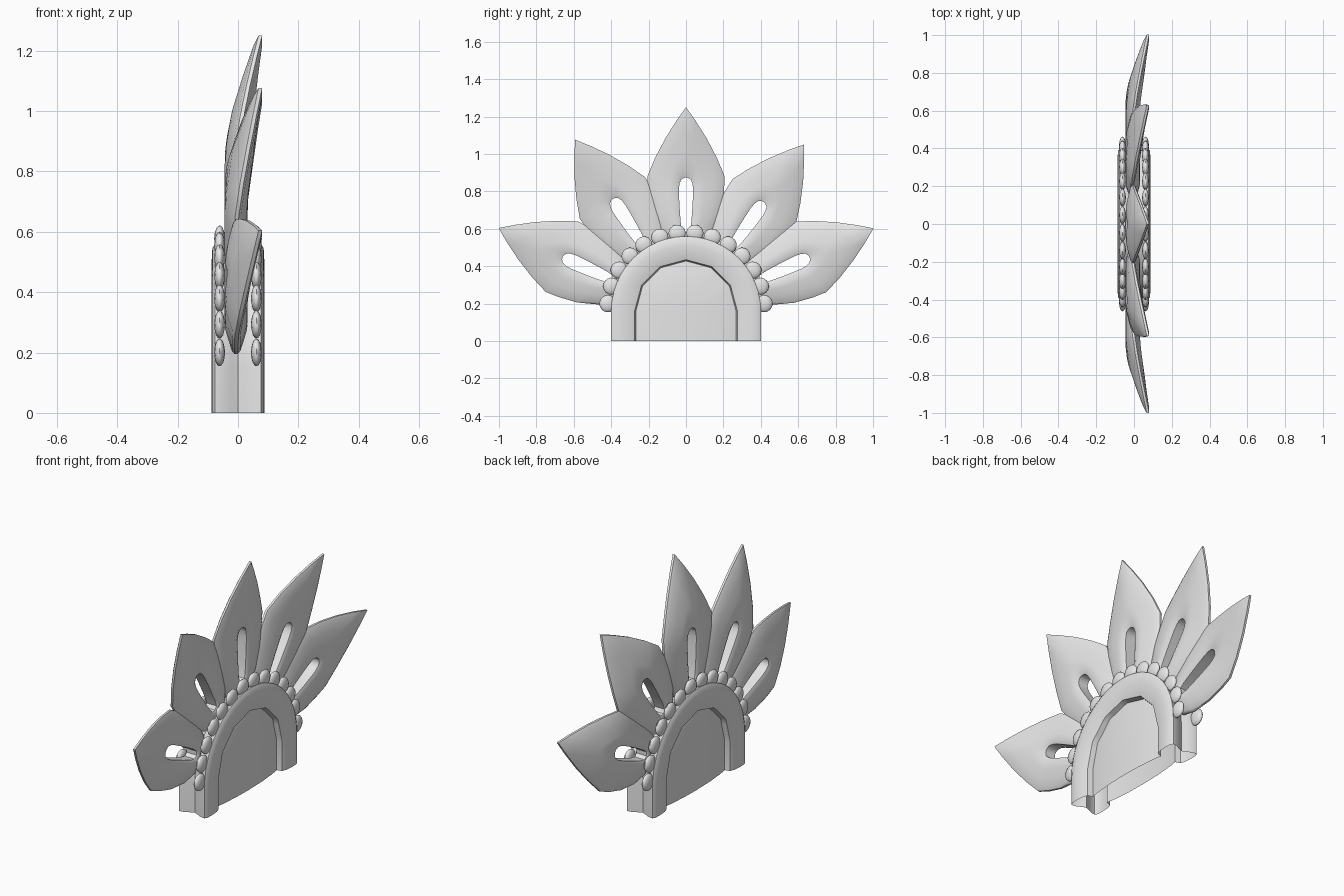
import bpy, bmesh, math
from mathutils import Vector, Matrix

cube = bpy.data.objects.get("Cube")
if cube:
    bpy.data.objects.remove(cube)

grey = bpy.data.materials.new("plain grey")
grey.use_nodes = True
GREY = (0.8, 0.8, 0.8, 1)
grey.diffuse_color = GREY
grey.node_tree.nodes["Principled BSDF"].inputs["Base Color"].default_value = GREY


def finish(name, bm, angle):
    bmesh.ops.remove_doubles(bm, verts=bm.verts, dist=0.0005)
    bmesh.ops.recalc_face_normals(bm, faces=bm.faces)
    mesh = bpy.data.meshes.new(name)
    bm.to_mesh(mesh)
    bm.free()
    mesh.materials.append(grey)
    obj = bpy.data.objects.new(name, mesh)
    bpy.context.collection.objects.link(obj)
    bpy.ops.object.select_all(action='DESELECT')
    obj.select_set(True)
    bpy.context.view_layer.objects.active = obj
    bpy.ops.object.shade_smooth_by_angle(angle=math.radians(angle))


def skin(bm, rows, closed=False):
    # Quads between neighbouring rows of points
    rows = [[bm.verts.new(p) for p in row] for row in rows]
    pairs = list(zip(rows, rows[1:])) + ([(rows[-1], rows[0])] if closed else [])
    for a, b in pairs:
        for i in range(len(a) - 1):
            bm.faces.new((a[i], a[i + 1], b[i + 1], b[i]))


# Arch: a raised double rim with a groove round the edge and domed panels
CENTRE = 0.16
half = [(0, .066), (.12, .063), (.22, .054), (.268, .046), (.275, .074),
        (.3, .083), (.35, .087), (.385, .085), (.40, .077), (.397, .052),
        (.382, .022), (.372, 0)]
section = half + [(r, -x) for r, x in reversed(half[:-1])]


def arch_row(angle, base):
    # The inner edge of the rim is a coarse polygon
    step = math.radians(30)
    facet = math.cos(step / 2) / math.cos(angle % step - step / 2)
    row = []
    for r, x in section:
        if 0.2 < r < 0.28:
            r *= facet
        row.append((x, r * math.cos(angle), base + r * math.sin(angle)))
    return row


STEPS = 24
rows = [arch_row(0, 0)]
rows += [arch_row(math.pi * i / STEPS, CENTRE) for i in range(STEPS + 1)]
rows += [arch_row(math.pi, 0)]
bm = bmesh.new()
skin(bm, rows)
finish("arch_body", bm, 40)

# Petals: pierced leaf shapes, thick in the middle, tips curling to one side
outer = [(0, .36), (.1, .37), (.15, .44), (.188, .55), (.203, .65), (.207, .73),
         (.165, .83), (.11, .935), (.05, 1.03), (0, 1.1)]
hole = [(0, .43), (.02, .44), (.027, .47), (.032, .53), (.036, .6), (.038, .66),
        (.035, .69), (.027, .712), (.012, .722), (0, .725)]
bands = [(0, .03), (.12, .038), (.35, .036), (.65, .025), (.92, .014), (1, .006)]


def full_loop(pts):
    return pts + [(-w, r) for w, r in reversed(pts[:-1])]


def petal_point(w, r, h):
    curl = -.006 + .08 * (max(r - .7, 0) / .4) ** 1.3
    return Vector((curl + h, w, r))


def petal(name, degrees):
    bm = bmesh.new()
    loops = []
    for side in (1, -1):
        for t, h in bands[::side]:
            loops.append([petal_point(a[0] + (b[0] - a[0]) * t, a[1] + (b[1] - a[1]) * t, side * h)
                          for a, b in zip(full_loop(hole), full_loop(outer))])
    skin(bm, loops, closed=True)
    turn = Matrix.Translation((0, 0, .15)) @ Matrix.Rotation(math.radians(degrees - 90), 4, 'X')
    bmesh.ops.transform(bm, matrix=turn, verts=bm.verts)
    finish(name, bm, 50)


for i, degrees in enumerate((24.3, 55, 90, 122.6, 155.6)):
    petal(f"petal_{i + 1}", degrees)

# Beads: a row of flattened beads behind each rim
for side, label in ((1, "left"), (-1, "right")):
    bm = bmesh.new()
    for i in range(14):
        a = math.radians(5.5 + 13 * i)
        place = (Matrix.Translation((side * .061, .42 * math.cos(a), CENTRE + .42 * math.sin(a)))
                 @ Matrix.Rotation(a, 4, 'X') @ Matrix.Diagonal((.018, .045, .046, 1)))
        bmesh.ops.create_uvsphere(bm, u_segments=12, v_segments=8, radius=1, matrix=place)
    finish(f"bead_row_{label}", bm, 60)
